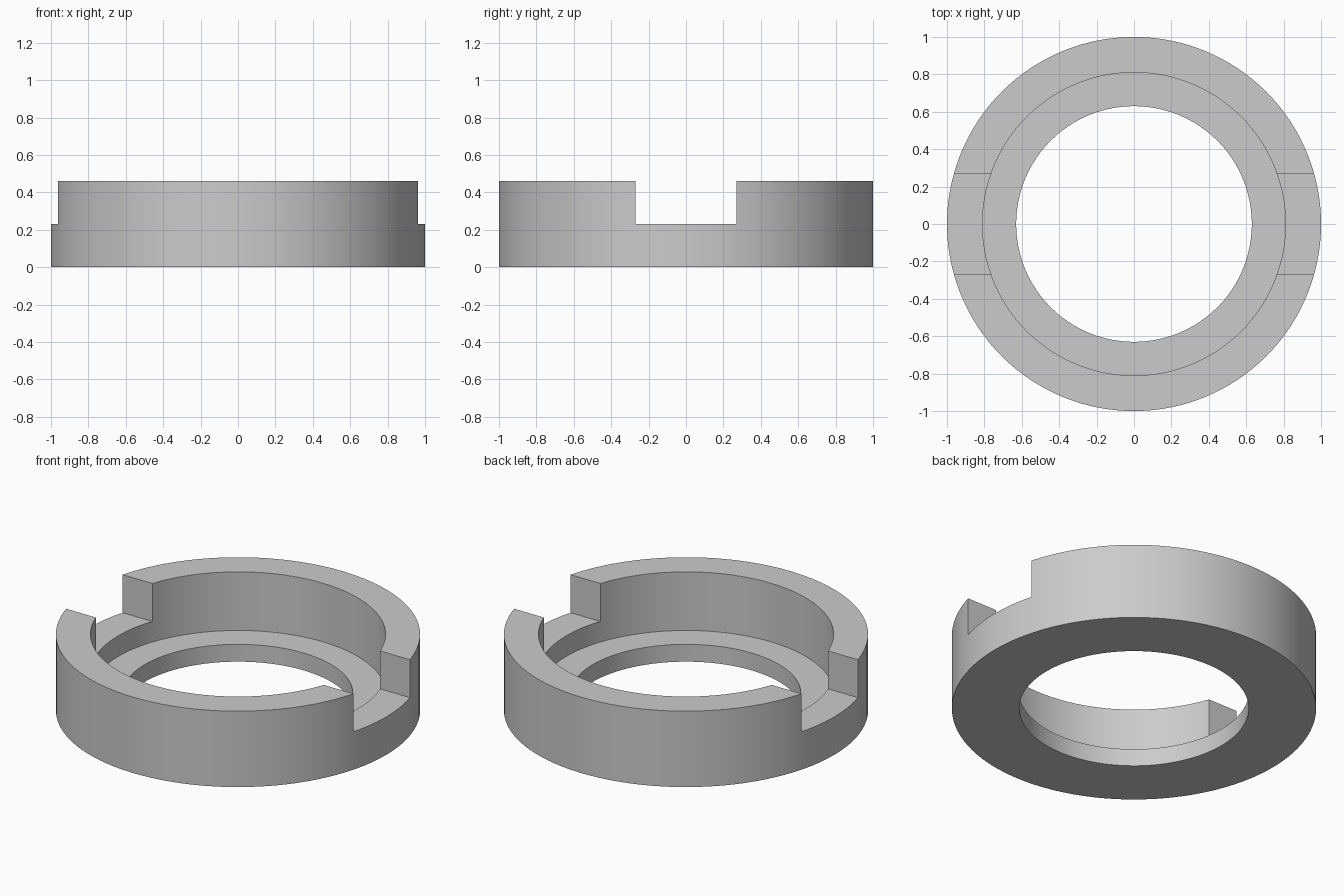
import bpy
import bmesh
from math import tau, radians
from mathutils import Matrix

OUTER, SEAT, BORE = 1.0, 0.81, 0.63
HEIGHT, LEDGE, NOTCH_FLOOR, NOTCH_WIDTH = 0.46, 0.105, 0.23, 0.54
SEGMENTS = 128

cube = bpy.data.objects.get("Cube")
if cube:
    bpy.data.objects.remove(cube, do_unlink=True)


def make_object(name, bm):
    mesh = bpy.data.meshes.new(name)
    bmesh.ops.recalc_face_normals(bm, faces=bm.faces)
    bm.to_mesh(mesh)
    bm.free()
    obj = bpy.data.objects.new(name, mesh)
    bpy.context.collection.objects.link(obj)
    return obj


# Plain grey material
grey = bpy.data.materials.new("plain grey")
grey.use_nodes = True
colour = (0.6, 0.6, 0.6, 1)
grey.diffuse_color = colour
grey.node_tree.nodes["Principled BSDF"].inputs["Base Color"].default_value = colour

# Stepped ring: a closed cross-section spun about z
bm = bmesh.new()
section = [(BORE, 0), (OUTER, 0), (OUTER, HEIGHT),
           (SEAT, HEIGHT), (SEAT, LEDGE), (BORE, LEDGE)]
verts = [bm.verts.new((r, 0, z)) for r, z in section]
edges = [bm.edges.new((a, b)) for a, b in zip(verts, verts[1:] + verts[:1])]
bmesh.ops.spin(bm, geom=verts + edges, cent=(0, 0, 0), axis=(0, 0, 1),
               angle=tau, steps=SEGMENTS, use_merge=True)
bmesh.ops.remove_doubles(bm, verts=bm.verts, dist=1e-4)
ring = make_object("notched_ring", bm)
ring.data.materials.append(grey)

# Slot across the rim, opening a notch on the left and right
bm = bmesh.new()
bmesh.ops.create_cube(bm, size=1, matrix=Matrix.Translation((0, 0, NOTCH_FLOOR + 0.5))
                      @ Matrix.Diagonal((3, NOTCH_WIDTH, 1, 1)))
cutter = make_object("notch_cutter", bm)
cutter.data.materials.append(grey)
cutter.hide_render = True

cut = ring.modifiers.new("notches", "BOOLEAN")
cut.operation = "DIFFERENCE"
cut.solver = "EXACT"
cut.object = cutter

# Apply the cut, then smooth the round walls while keeping edges sharp
bpy.ops.object.select_all(action="DESELECT")
ring.select_set(True)
bpy.context.view_layer.objects.active = ring
bpy.ops.object.modifier_apply(modifier=cut.name)
bpy.data.objects.remove(cutter, do_unlink=True)
bpy.ops.object.shade_smooth_by_angle(angle=radians(30))
